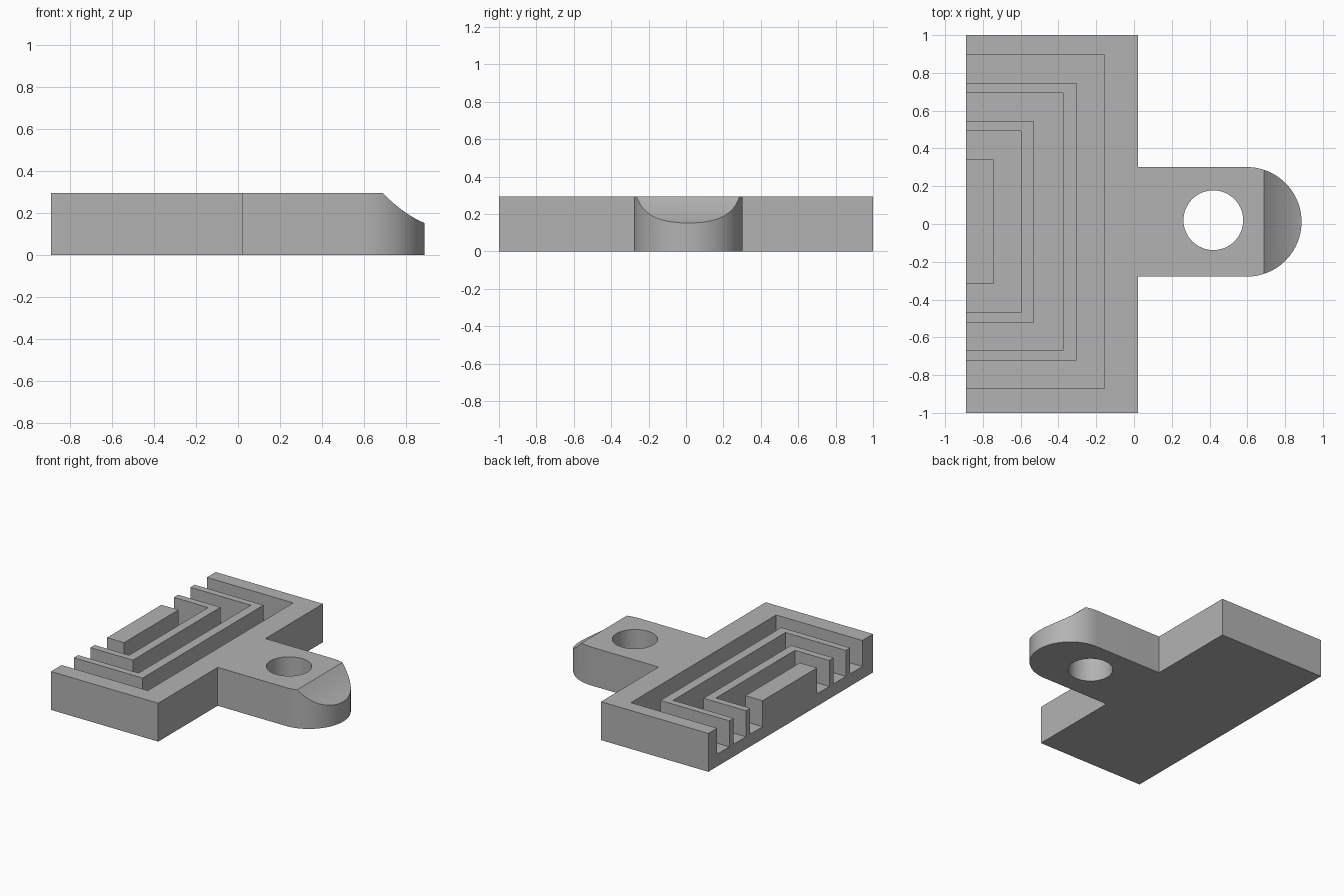
import bpy, bmesh
from math import sin, cos, pi, radians
from mathutils import Vector

if "Cube" in bpy.data.objects:
    bpy.data.objects.remove(bpy.data.objects["Cube"])

HEIGHT, FLOOR = 0.295, 0.095
BACK, SHOULDER, MID = -0.89, 0.022, 0.0115

grey = bpy.data.materials.new("plain grey")
grey.use_nodes = True
grey.diffuse_color = (0.45, 0.45, 0.45, 1)
grey.node_tree.nodes["Principled BSDF"].inputs["Base Color"].default_value = (0.45, 0.45, 0.45, 1)


def prism(name, outline, direction):
    """Extrude a closed 3D outline along a direction."""
    bm = bmesh.new()
    face = bm.faces.new([bm.verts.new(p) for p in outline])
    new = bmesh.ops.extrude_face_region(bm, geom=[face])["geom"]
    bmesh.ops.translate(bm, vec=Vector(direction),
                        verts=[g for g in new if isinstance(g, bmesh.types.BMVert)])
    bmesh.ops.recalc_face_normals(bm, faces=bm.faces)
    mesh = bpy.data.meshes.new(name)
    bm.to_mesh(mesh)
    bm.free()
    mesh.materials.append(grey)
    obj = bpy.data.objects.new(name, mesh)
    bpy.context.collection.objects.link(obj)
    return obj


def arc(cx, cy, r, start, end, steps):
    angles = [start + (end - start) * i / steps for i in range(steps + 1)]
    return [(cx + r * cos(a), cy + r * sin(a)) for a in angles]


# Body: wide plate with a round-ended tab
tab_r = 0.29
outline = [(BACK, 1), (BACK, -1), (SHOULDER, -1), (SHOULDER, MID - tab_r)]
outline += arc(0.597, MID, tab_r, -pi / 2, pi / 2, 48)
outline += [(SHOULDER, MID + tab_r), (SHOULDER, 1)]
body = prism("grooved_plate_with_tab", [(x, y, 0) for x, y in outline], (0, 0, HEIGHT))

# Hole through the tab
hole = arc(0.42, 0.02, 0.158, 0, 2 * pi, 64)[:-1]
cutters = [prism("hole_cutter", [(x, y, -0.1) for x, y in hole], (0, 0, 0.6))]

# Nested U-shaped grooves, open at the back edge: outer x, inner x, outer and inner half width
for xo, xi, wo, wi in [(-0.157, -0.305, 0.882, 0.734),
                       (-0.376, -0.53, 0.682, 0.532),
                       (-0.598, -0.745, 0.48, 0.33)]:
    end = BACK - 0.1
    u = [(end, -wo), (xo, -wo), (xo, wo), (end, wo),
         (end, wi), (xi, wi), (xi, -wi), (end, -wi)]
    cutters.append(prism("groove_cutter", [(x, y + MID, FLOOR) for x, y in u], (0, 0, 0.5)))

# Concave slope on the nose of the tab
slope = []
for i in range(11):
    t = i / 10 * 1.1
    slope.append((0.688 + 0.199 * t, HEIGHT - 0.143 * t - 0.06 * t * (1 - t)))
slope += [(1.1, slope[-1][1]), (1.1, 0.5), (0.688, 0.5)]
cutters.append(prism("nose_cutter", [(x, -0.6, z) for x, z in slope], (0, 1.2, 0)))

# Cut, bake the result and drop the cutters
for c in cutters:
    mod = body.modifiers.new(c.name, "BOOLEAN")
    mod.operation, mod.solver, mod.object = "DIFFERENCE", "EXACT", c
    c.hide_render = True
bpy.context.view_layer.update()
baked = bpy.data.meshes.new_from_object(body.evaluated_get(bpy.context.evaluated_depsgraph_get()))
body.modifiers.clear()
body.data = baked
for c in cutters:
    bpy.data.objects.remove(c)

bpy.ops.object.select_all(action="DESELECT")
body.select_set(True)
bpy.context.view_layer.objects.active = body
bpy.ops.object.shade_smooth_by_angle(angle=radians(25))
